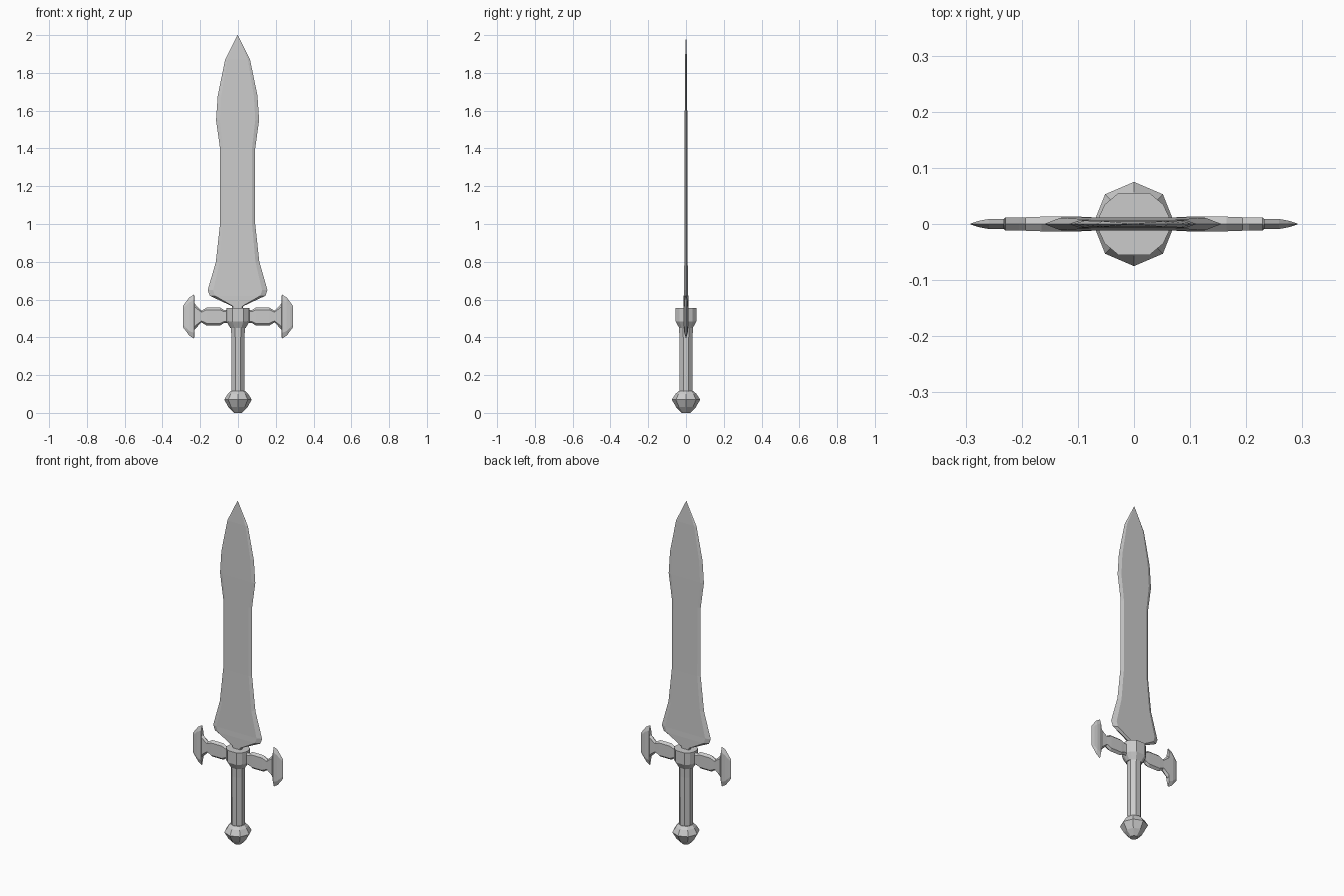
import bpy, bmesh, math

if "Cube" in bpy.data.objects:
    bpy.data.objects.remove(bpy.data.objects["Cube"])


def loft(name, rings):
    """Skin a closed solid through rings of equal point count."""
    bm = bmesh.new()
    rows = [[bm.verts.new(p) for p in ring] for ring in rings]
    n = len(rows[0])
    for a, b in zip(rows, rows[1:]):
        for i in range(n):
            j = (i + 1) % n
            bm.faces.new((a[i], a[j], b[j], b[i]))
    bm.faces.new(rows[0])
    bm.faces.new(rows[-1])
    bmesh.ops.remove_doubles(bm, verts=bm.verts, dist=1e-5)
    bmesh.ops.recalc_face_normals(bm, faces=bm.faces)
    mesh = bpy.data.meshes.new(name)
    bm.to_mesh(mesh)
    bm.free()
    ob = bpy.data.objects.new(name, mesh)
    bpy.context.collection.objects.link(ob)
    return ob


def hexagon(w, t, flat):
    """Thin six-sided section: sharp at +-w, full thickness t inside flat*w."""
    f = w * flat
    return [(w, 0), (f, t), (-f, t), (-w, 0), (-f, -t), (f, -t)]


def octagon(rx, ry, z, turn=0):
    return [(rx * math.cos(math.radians(45 * i + turn)),
             ry * math.sin(math.radians(45 * i + turn)), z) for i in range(8)]


# Blade: height, half width, half thickness
blade = [(0.54, 0.025, 0.012), (0.565, 0.03, 0.012), (0.62, 0.147, 0.012),
         (0.65, 0.158, 0.011), (0.80, 0.115, 0.009), (1.0, 0.093, 0.008),
         (1.4, 0.093, 0.007), (1.55, 0.114, 0.007), (1.68, 0.105, 0.006),
         (1.87, 0.066, 0.005), (2.0, 0.001, 0.0005)]
loft("blade", [[(x - 0.002, y, z) for x, y in hexagon(w, t, 0.82)]
               for z, w, t in blade])

# Guard arms with axe-shaped ends: distance out, half height, half thickness
arm = [(0.03, 0.035, 0.012), (0.075, 0.035, 0.012), (0.095, 0.048, 0.013),
       (0.165, 0.048, 0.013), (0.193, 0.031, 0.012), (0.205, 0.043, 0.012),
       (0.229, 0.068, 0.012), (0.232, 0.117, 0.009), (0.258, 0.101, 0.009),
       (0.275, 0.078, 0.006), (0.291, 0.057, 0.001)]
for side, label in ((1, "right"), (-1, "left")):
    loft("guard_arm_" + label,
         [[(side * d, y, 0.51 + z) for z, y in hexagon(h, t, 0.75)]
          for d, h, t in arm])


# Collar: broad flats front and back, shoulders where the arms leave
def collar_ring(z, s):
    half = [(0.062, 0.014), (0.052, 0.035), (0.028, 0.055)]
    pts = half + [(-x, y) for x, y in reversed(half)]
    pts += [(-x, -y) for x, y in pts]
    return [(x * s, y * s, z) for x, y in pts]


loft("collar", [collar_ring(z, s) for z, s in
                ((0.45, 0.66), (0.485, 1.0), (0.555, 1.0))])

# Octagonal grip
loft("grip", [octagon(r, r, z, 22.5) for z, r in
              ((0.09, 0.036), (0.12, 0.037), (0.40, 0.038), (0.47, 0.040))])

# Faceted pommel
loft("pommel", [octagon(r * 0.97, r, z) for z, r in
                ((0.0, 0.022), (0.03, 0.052), (0.07, 0.075),
                 (0.10, 0.056), (0.115, 0.04))])
